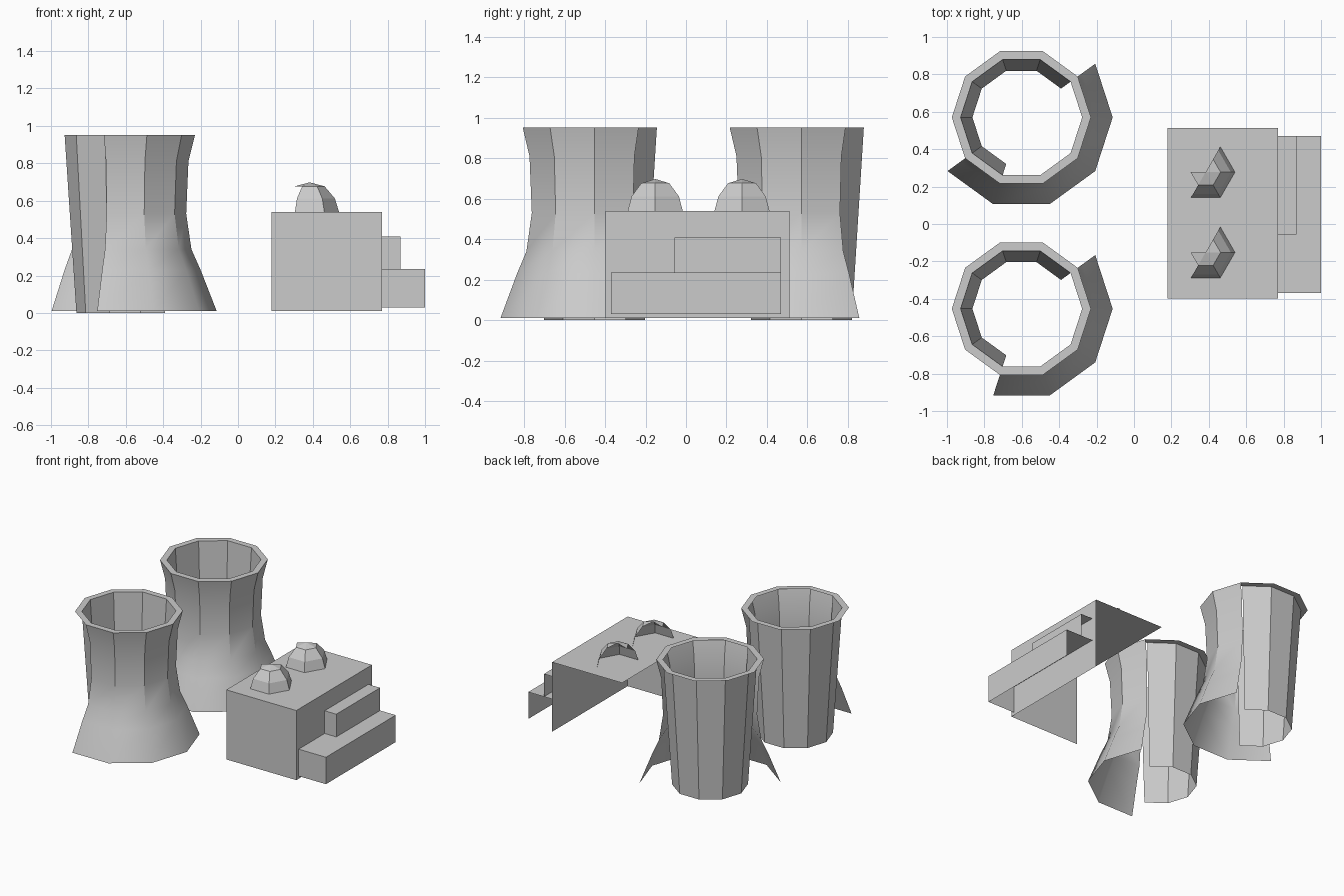
import bpy, bmesh
from math import sin, cos, pi, radians

if "Cube" in bpy.data.objects:
    bpy.data.objects.remove(bpy.data.objects["Cube"])


def make_object(name, bm):
    bmesh.ops.remove_doubles(bm, verts=bm.verts[:], dist=1e-5)
    mesh = bpy.data.meshes.new(name)
    bm.to_mesh(mesh)
    bm.free()
    ob = bpy.data.objects.new(name, mesh)
    bpy.context.collection.objects.link(ob)
    return ob


def revolve(bm, profile, center, sides, first, last):
    """Sweep an (r, z) profile around center, from side first up to side last."""
    def point(i, r, z):
        a = 2 * pi * i / sides
        return bm.verts.new((center[0] + r * cos(a), center[1] + r * sin(a), z))
    for (r0, z0), (r1, z1) in zip(profile, profile[1:]):
        for i in range(first, last):
            vs = [point(i, r0, z0), point(i + 1, r0, z0), point(i + 1, r1, z1)]
            if r1 > 0:
                vs.append(point(i, r1, z1))
            bm.faces.new(vs)


def open_block(name, x, y, z):
    """Block with only its front, right and top faces."""
    bm = bmesh.new()
    (a, b), (c, d), (e, f) = x, y, z
    for quad in (((a, c, e), (b, c, e), (b, c, f), (a, c, f)),
                 ((b, c, e), (b, d, e), (b, d, f), (b, c, f)),
                 ((a, c, f), (b, c, f), (b, d, f), (a, d, f))):
        bm.faces.new([bm.verts.new(p) for p in quad])
    return make_object(name, bm)


# Cooling towers: flared outer shell on the seen side, rim, inner wall on the far side
SHELL = [(0.488, 0.01), (0.402, 0.23), (0.353, 0.34), (0.325, 0.53),
         (0.337, 0.81), (0.372, 0.952)]
RIM = [(0.372, 0.952), (0.325, 0.952)]
LINING = [(0.325, 0.952), (0.262, 0.0)]
for name, cy, start in (("cooling_tower_back", 0.57, 6), ("cooling_tower_front", -0.453, 7)):
    bm = bmesh.new()
    center = (-0.602, cy)
    revolve(bm, SHELL, center, 10, start, 11)
    revolve(bm, RIM, center, 10, 0, 10)
    revolve(bm, LINING, center, 10, 1, 7)
    ob = make_object(name, bm)
    bpy.ops.object.select_all(action='DESELECT')
    ob.select_set(True)
    bpy.context.view_layer.objects.active = ob
    bpy.ops.object.shade_smooth_by_angle(angle=radians(35))

# Main building and the stepped annexes on its right
open_block("main_building", (0.18, 0.77), (-0.398, 0.512), (0.01, 0.54))
open_block("lower_annex", (0.77, 1.0), (-0.37, 0.47), (0.03, 0.235))
open_block("upper_annex", (0.77, 0.868), (-0.057, 0.47), (0.235, 0.408))

# Six-sided reactor domes on the roof, open at the back
DOME = [(0.157, 0.54), (0.135, 0.612), (0.08, 0.677)]
CAP = [(0.08, 0.677), (0.0, 0.698)]
for name, cy in (("dome_back", 0.277), ("dome_front", -0.152)):
    bm = bmesh.new()
    revolve(bm, DOME, (0.383, cy), 6, 4, 7)
    revolve(bm, CAP, (0.383, cy), 6, 3, 7)
    make_object(name, bm)
